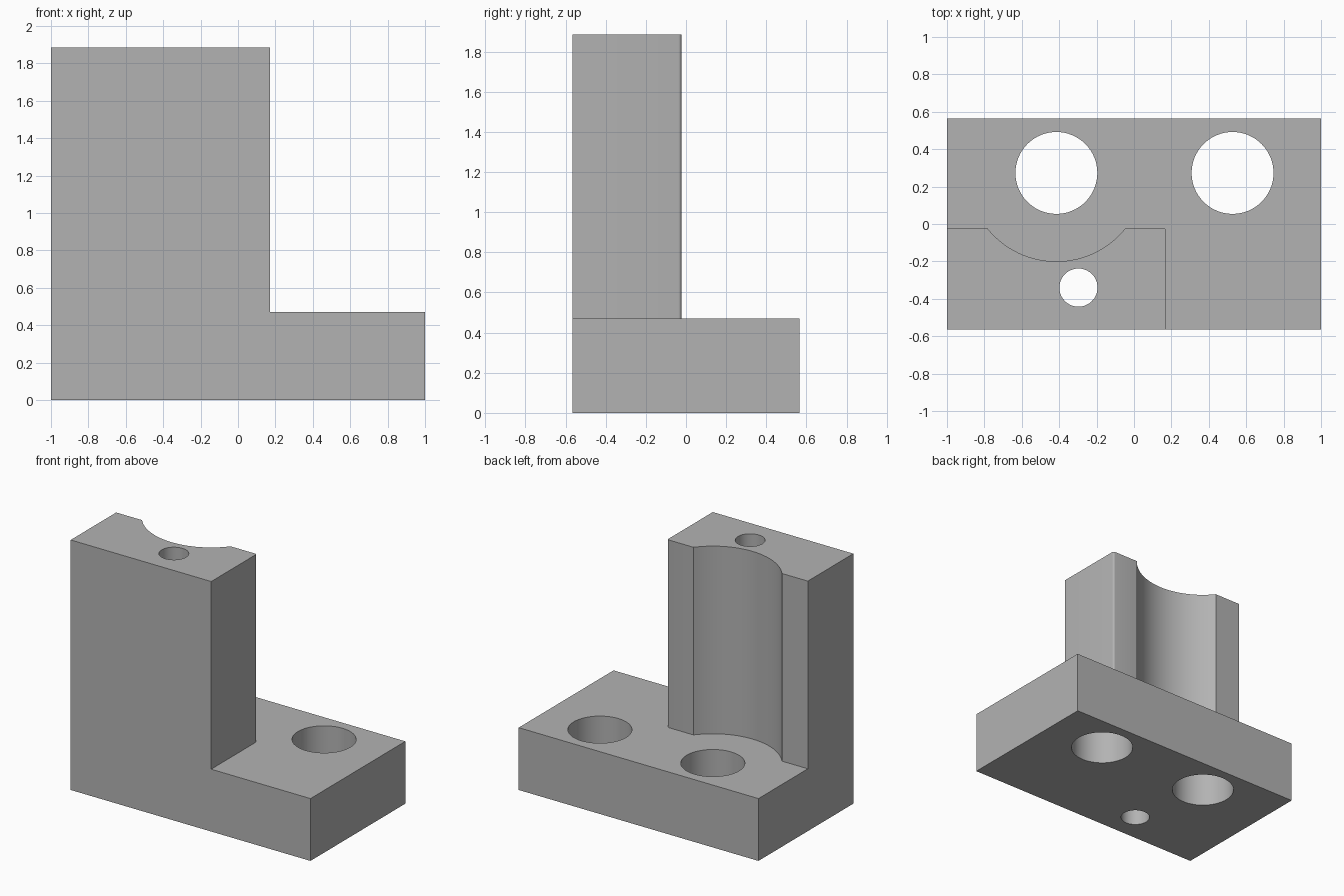
import bpy
import bmesh
from math import radians, cos, sin, asin
from mathutils import Vector

WIDTH, DEPTH, HEIGHT = 2.0, 1.13, 1.885
BASE_TOP = 0.47
POST_RIGHT, POST_BACK = 0.172, -0.023
BORE = (-0.415, 0.273)       # rear hole, concentric with the groove
GROOVE_RADIUS = 0.473
FILLET = 0.015

old = bpy.data.objects.get("Cube")
if old:
    bpy.data.objects.remove(old, do_unlink=True)

grey = bpy.data.materials.new("plain grey")
grey.use_nodes = True
colour = (0.45, 0.45, 0.45, 1)
grey.diffuse_color = colour
grey.node_tree.nodes["Principled BSDF"].inputs["Base Color"].default_value = colour


def prism(name, points, direction):
    """Extrude a closed outline along a direction."""
    bm = bmesh.new()
    face = bm.faces.new([bm.verts.new(p) for p in points])
    new = bmesh.ops.extrude_face_region(bm, geom=[face])["geom"]
    moved = [v for v in new if isinstance(v, bmesh.types.BMVert)]
    bmesh.ops.translate(bm, verts=moved, vec=Vector(direction))
    bmesh.ops.recalc_face_normals(bm, faces=bm.faces)
    mesh = bpy.data.meshes.new(name)
    bm.to_mesh(mesh)
    bm.free()
    mesh.materials.append(grey)
    obj = bpy.data.objects.new(name, mesh)
    bpy.context.collection.objects.link(obj)
    return obj


def arc(centre, radius, start, end, steps):
    """Points on an arc, angles in radians, both ends included."""
    angles = [start + (end - start) * i / steps for i in range(steps + 1)]
    return [(centre[0] + radius * cos(a), centre[1] + radius * sin(a)) for a in angles]


def cut(target, cutter):
    bpy.context.view_layer.objects.active = target
    mod = target.modifiers.new("cut", "BOOLEAN")
    mod.operation = "DIFFERENCE"
    mod.solver = "EXACT"
    mod.object = cutter
    bpy.ops.object.modifier_apply(modifier=mod.name)
    bpy.data.objects.remove(cutter, do_unlink=True)


# L-shaped block: base plate and upright in one front profile
left, right = -WIDTH / 2, WIDTH / 2
outline = [(left, 0), (right, 0), (right, BASE_TOP), (POST_RIGHT, BASE_TOP),
           (POST_RIGHT, HEIGHT), (left, HEIGHT)]
bracket = prism("bracket", [(x, -DEPTH / 2, z) for x, z in outline], (0, DEPTH, 0))

# Space behind the upright, with the round groove and the rounded back corner
half_angle = asin((BORE[1] - POST_BACK) / GROOVE_RADIUS)
groove = arc(BORE, GROOVE_RADIUS, radians(180) + half_angle, radians(360) - half_angle, 32)
corner = arc((POST_RIGHT - FILLET, POST_BACK - FILLET), FILLET, radians(90), 0, 4)
back = [(left - 0.1, POST_BACK)] + groove + corner
back += [(right + 0.1, POST_BACK - FILLET), (right + 0.1, 1), (left - 0.1, 1)]
cut(bracket, prism("back_cutter", [(x, y, BASE_TOP) for x, y in back], (0, 0, HEIGHT)))

# Through holes: two large in the base, one small down the upright
for centre, radius in ((BORE, 0.219), ((0.527, BORE[1]), 0.219), ((-0.297, -0.34), 0.102)):
    ring = arc(centre, radius, 0, radians(360), 64)[:-1]
    cut(bracket, prism("hole_cutter", [(x, y, -0.1) for x, y in ring], (0, 0, HEIGHT + 0.2)))

# Smooth round walls, crisp edges
bpy.ops.object.select_all(action="DESELECT")
bracket.select_set(True)
bpy.context.view_layer.objects.active = bracket
bpy.ops.object.shade_smooth_by_angle(angle=radians(30))
